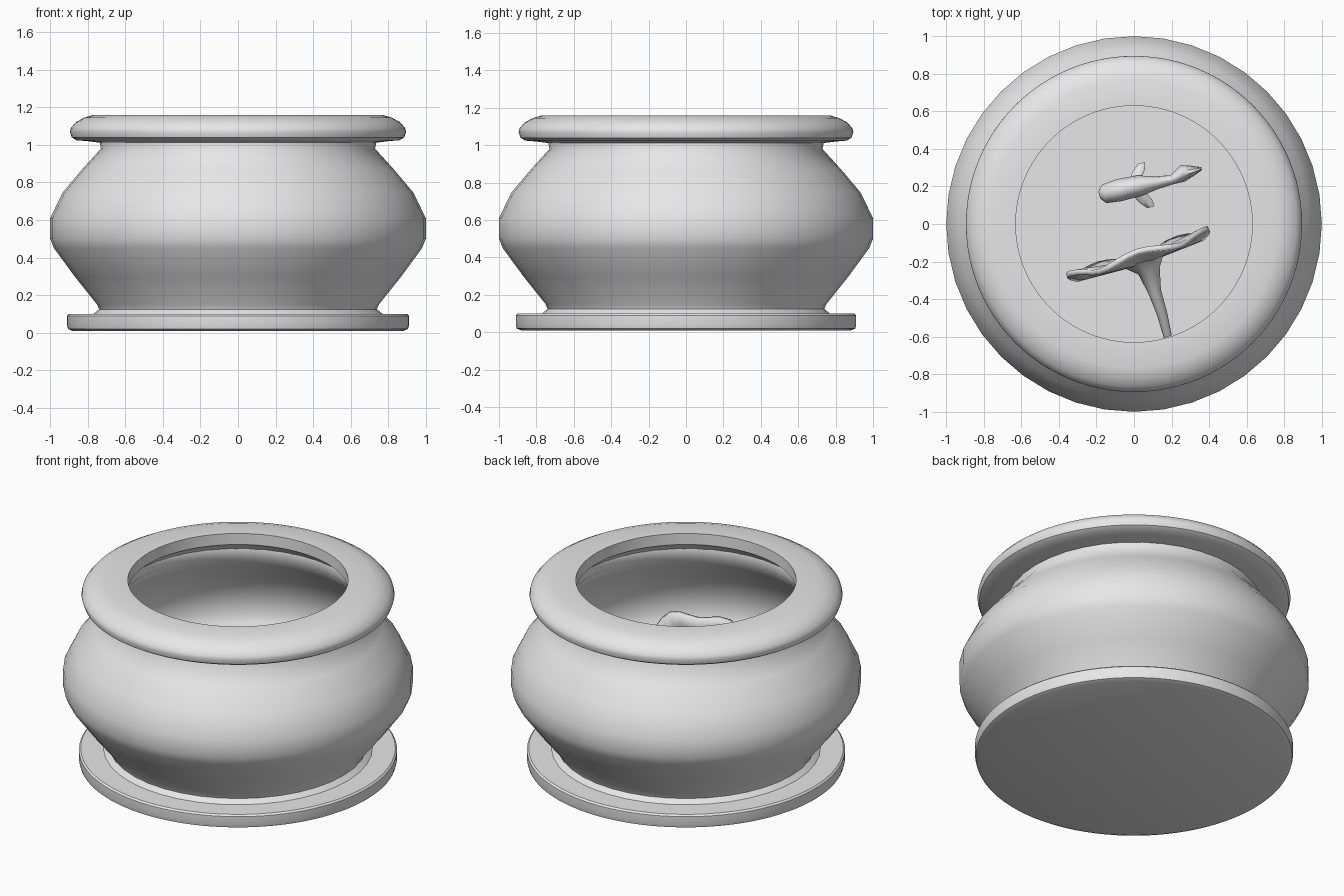
import bpy, bmesh, math
from mathutils import Vector

cube = bpy.data.objects.get("Cube")
if cube:
    bpy.data.objects.remove(cube, do_unlink=True)

grey = bpy.data.materials.new("plain_grey")
grey.use_nodes = True
grey.diffuse_color = (0.8, 0.8, 0.8, 1)
grey.node_tree.nodes["Principled BSDF"].inputs["Base Color"].default_value = (0.8, 0.8, 0.8, 1)


def finish(name, bm, angle=40):
    """Turn a bmesh into a shaded, coloured object."""
    bmesh.ops.remove_doubles(bm, verts=bm.verts, dist=0.0005)
    bmesh.ops.recalc_face_normals(bm, faces=bm.faces)
    mesh = bpy.data.meshes.new(name)
    bm.to_mesh(mesh)
    bm.free()
    mesh.materials.append(grey)
    obj = bpy.data.objects.new(name, mesh)
    bpy.context.collection.objects.link(obj)
    bpy.ops.object.select_all(action="DESELECT")
    obj.select_set(True)
    bpy.context.view_layer.objects.active = obj
    bpy.ops.object.shade_smooth_by_angle(angle=math.radians(angle))
    return obj


def lathe(name, profile, steps, closed=False, angle=40):
    """Spin a radius/height profile about the z axis."""
    bm = bmesh.new()
    verts = [bm.verts.new((r, 0, z)) for r, z in profile]
    ends = verts[1:] + verts[:1] if closed else verts[1:]
    edges = [bm.edges.new(pair) for pair in zip(verts, ends)]
    bmesh.ops.spin(bm, geom=verts + edges, cent=(0, 0, 0), axis=(0, 0, 1),
                   angle=math.tau, steps=steps, use_duplicate=False)
    return finish(name, bm, angle)


def loft(name, sections, side, up, count=10):
    """Skin ellipses given as (centre, half width, half height)."""
    bm = bmesh.new()
    rings = []
    for centre, w, h in sections:
        ring = []
        for i in range(count):
            a = math.tau * i / count
            ring.append(bm.verts.new(Vector(centre) + side * w * math.cos(a) + up * h * math.sin(a)))
        rings.append(ring)
    for a, b in zip(rings, rings[1:]):
        for i in range(count):
            j = (i + 1) % count
            bm.faces.new((a[i], a[j], b[j], b[i]))
    bm.faces.new(rings[0])
    bm.faces.new(rings[-1])
    return finish(name, bm, 60)


# Round base plate
lathe("base_plate", [(0, 0.01), (0.88, 0.01), (0.905, 0.02), (0.91, 0.04), (0.91, 0.09),
                     (0.90, 0.10), (0, 0.10)], 96)

# Hollow bulging bowl
outer = [(0, 0.10), (0.77, 0.10), (0.74, 0.125), (0.75, 0.15), (0.87, 0.30), (0.98, 0.45),
         (1.0, 0.50), (1.0, 0.61), (0.935, 0.745), (0.83, 0.87), (0.73, 0.98), (0.74, 1.03)]
inner = [(max(r - 0.03, 0), z + (0.03 if z < 0.2 else 0)) for r, z in reversed(outer)]
lathe("bowl_body", outer + inner, 40, angle=60)

# Thick rounded rim ring
lathe("rim", [(0.63, 1.16), (0.77, 1.16), (0.82, 1.145), (0.865, 1.12), (0.89, 1.09),
              (0.895, 1.07), (0.885, 1.04), (0.86, 1.025), (0.80, 1.02), (0.72, 1.01),
              (0.70, 1.04), (0.63, 1.09)], 96, closed=True)

# Fish: body and tail along a gently bent spine
up = Vector((0, 0, 1))
side = Vector((-0.25, 0.97, 0))
loft("fish_body", [((-0.185, 0.155, 0.5), 0.02, 0.02), ((-0.16, 0.16, 0.5), 0.05, 0.05),
                   ((-0.08, 0.18, 0.5), 0.06, 0.085), ((0.03, 0.205, 0.5), 0.055, 0.095),
                   ((0.12, 0.22, 0.5), 0.035, 0.06), ((0.20, 0.235, 0.5), 0.025, 0.04),
                   ((0.26, 0.27, 0.5), 0.045, 0.09), ((0.32, 0.285, 0.5), 0.025, 0.12),
                   ((0.36, 0.295, 0.5), 0.008, 0.13)], side, up)

# Fish: pair of side fins
spine = Vector((0.97, 0.25, 0))
for name, root, tip in (("left", (0, 0.22), (0.04, 0.325)), ("right", (0.02, 0.17), (0.09, 0.09))):
    a, b = Vector((*root, 0.48)), Vector((*tip, 0.45))
    loft(name + "_fin", [(a, 0.035, 0.015), (a.lerp(b, 0.6), 0.035, 0.01), (b, 0.02, 0.005)],
         spine, up, 8)

# Upright fan-shaped leaf with a ruffled edge
across = Vector((0.95, 0.31, 0))
normal = Vector((-0.31, 0.95, 0))
middle = Vector((0.025, -0.165, 0.5))
bm = bmesh.new()
count, rows = 40, 5
grid = []
for row in range(rows + 1):
    ring = []
    for i in range(count):
        a = math.tau * i / count
        t = row / rows
        radius = 0.375 * t * (1 + 0.05 * math.sin(7 * a))
        ripple = 0.02 * t * math.sin(5 * a) - 0.04 * (1 - t)
        ring.append(bm.verts.new(middle + across * radius * 1.03 * math.cos(a)
                                 + up * radius * math.sin(a) + normal * ripple))
    grid.append(ring)
for a, b in zip(grid, grid[1:]):
    for i in range(count):
        j = (i + 1) % count
        bm.faces.new((a[i], a[j], b[j], b[i]))
leaf = finish("fan_leaf", bm, 50)
thick = leaf.modifiers.new("thickness", "SOLIDIFY")
thick.thickness = 0.03
thick.offset = 0

# Tapered stem running from the leaf to the wall
loft("leaf_stem", [((0.05, -0.20, 0.5), 0.11, 0.11), ((0.08, -0.25, 0.49), 0.06, 0.06),
                   ((0.11, -0.36, 0.46), 0.035, 0.035), ((0.15, -0.48, 0.40), 0.028, 0.028),
                   ((0.18, -0.60, 0.34), 0.022, 0.022)], across, up)
